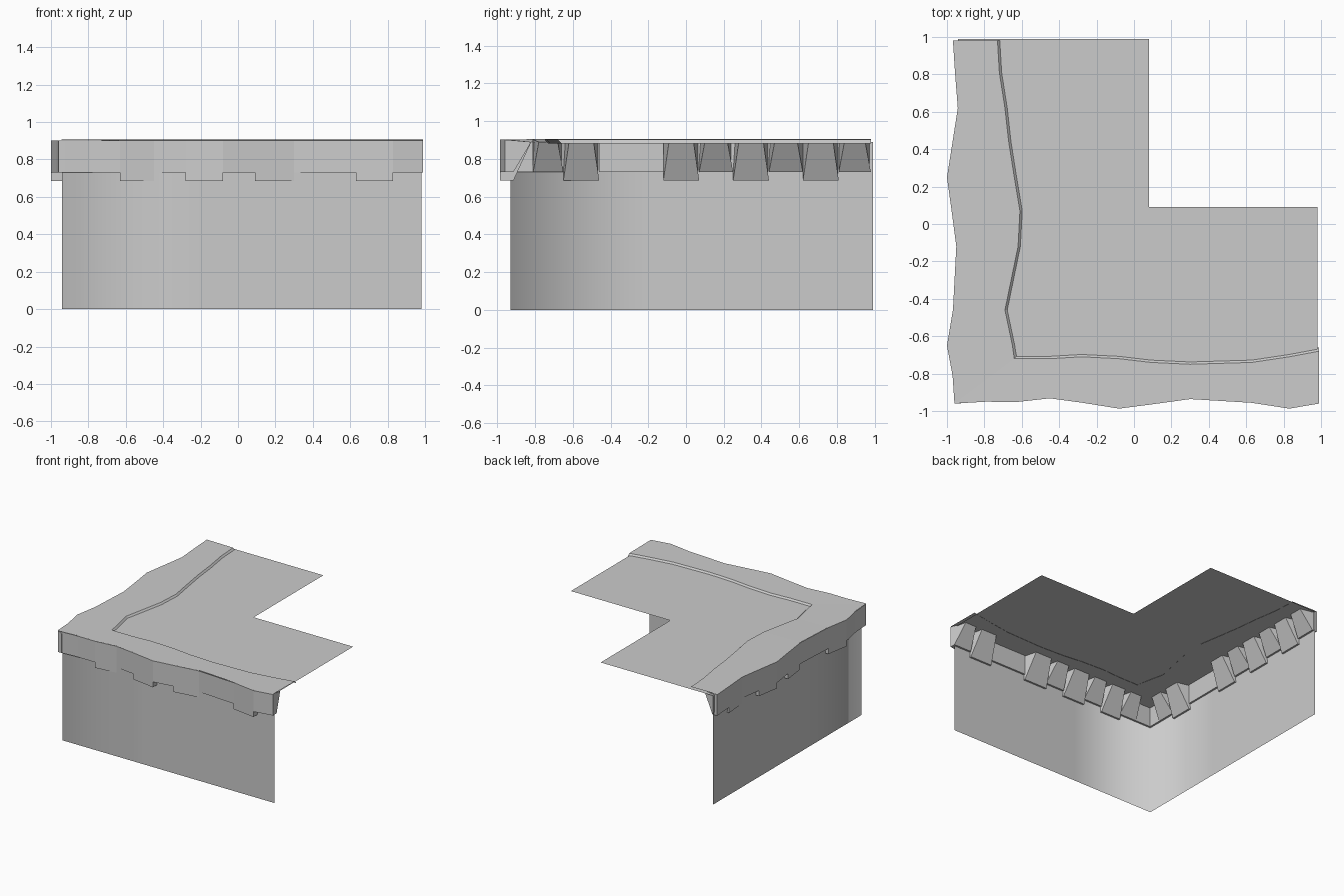
import bpy
import bmesh

cube = bpy.data.objects.get("Cube")
if cube:
    bpy.data.objects.remove(cube)

GREY = (0.6, 0.6, 0.6, 1)
stone = bpy.data.materials.new("stone_grey")
stone.use_nodes = True
stone.diffuse_color = GREY
stone.node_tree.nodes["Principled BSDF"].inputs["Base Color"].default_value = GREY

WALL_X, WALL_Y = -0.94, -0.93      # planes of the two cliff walls
END_X, END_Y = 0.98, 0.99          # open ends of the two arms
SHEET_Z, LIP_Z = 0.89, 0.906
SHORT, DEEP = 0.73, 0.685          # bottom heights of the skirt blocks


def add_object(name, bm, smooth=False):
    mesh = bpy.data.meshes.new(name)
    bm.to_mesh(mesh)
    bm.free()
    mesh.materials.append(stone)
    for poly in mesh.polygons:
        poly.use_smooth = smooth
    obj = bpy.data.objects.new(name, mesh)
    bpy.context.collection.objects.link(obj)
    return obj


def add_face(bm, points):
    return bm.faces.new([bm.verts.new(p) for p in points])


# Ground sheet: flat L shape
bm = bmesh.new()
outline = [(WALL_X, WALL_Y), (END_X, WALL_Y), (END_X, 0.09),
           (0.08, 0.09), (0.08, END_Y), (WALL_X, END_Y)]
add_face(bm, [(x, y, SHEET_Z) for x, y in outline])
add_object("ground_sheet", bm)

# Cliff walls: open sheet, shaded softly round the corner
bm = bmesh.new()
path = [(WALL_X, END_Y), (WALL_X, -0.2), (WALL_X, WALL_Y), (-0.2, WALL_Y), (END_X, WALL_Y)]
rows = [[bm.verts.new((x, y, z)) for x, y in path] for z in (0, SHEET_Z)]
for i in range(len(path) - 1):
    bm.faces.new((rows[0][i], rows[0][i + 1], rows[1][i + 1], rows[1][i]))
add_object("cliff_walls", bm, smooth=True)

# Lip stations per arm, from the corner out:
# (distance along arm, outer edge, inner edge, block bottom, block has a wedge behind)
side_arm = [
    (-0.96, -0.96, -0.62, SHORT, False), (-0.81, -0.97, -0.62, SHORT, True),
    (-0.65, -1.0, -0.63, DEEP, True), (-0.46, -0.968, -0.67, SHORT, False),
    (-0.12, -0.95, -0.6, DEEP, True), (0.07, -0.975, -0.59, SHORT, True),
    (0.25, -1.0, -0.62, DEEP, True), (0.44, -0.97, -0.65, SHORT, True),
    (0.62, -0.942, -0.67, DEEP, True), (0.81, -0.957, -0.7, SHORT, True),
    (0.98, -0.968, -0.71, None, None)]
front_arm = [
    (-0.96, -0.96, -0.7, SHORT, False), (-0.79, -0.95, -0.7, SHORT, True),
    (-0.63, -0.952, -0.7, DEEP, True), (-0.45, -0.932, -0.7, SHORT, True),
    (-0.28, -0.955, -0.69, DEEP, True), (-0.08, -0.987, -0.7, SHORT, True),
    (0.09, -0.965, -0.72, DEEP, True), (0.3, -0.936, -0.73, SHORT, False),
    (0.63, -0.956, -0.72, DEEP, True), (0.83, -0.987, -0.69, SHORT, True),
    (0.99, -0.96, -0.66, None, None)]


def side(along, across, z):
    return (across, along, z)


def front(along, across, z):
    return (along, across, z)


# Lip surface: wavy outer edge, crest, and an inner edge sunk into the sheet
for name, arm, place, corner in (("side_lip", side_arm, side, -0.7),
                                 ("front_lip", front_arm, front, -0.62)):
    bm = bmesh.new()
    strips = []
    for along, outer, inner, _, _ in arm:
        strips.append([bm.verts.new(place(*p)) for p in (
            (along, outer, LIP_Z),
            (max(along, corner - 0.02), inner - 0.02, LIP_Z - 0.003),
            (max(along, corner), inner, SHEET_Z - 0.008))])
    for a, b in zip(strips, strips[1:]):
        for k in range(2):
            bm.faces.new((a[k], b[k], b[k + 1], a[k + 1]))
    bmesh.ops.remove_doubles(bm, verts=bm.verts, dist=0.0005)
    bmesh.ops.recalc_face_normals(bm, faces=bm.faces)
    if sum(f.normal.z for f in bm.faces) < 0:
        bmesh.ops.reverse_faces(bm, faces=bm.faces)
    add_object(name, bm)

# Skirt blocks: hang from the lip; most have a wedge sloping up behind the wall
for name, arm, place, wall in (("side_skirt", side_arm, side, WALL_X),
                               ("front_skirt", front_arm, front, WALL_Y)):
    bm = bmesh.new()
    for (a, out_a, _, low, wedge), (b, out_b, _, _, _) in zip(arm, arm[1:]):
        back = wall + 0.015
        top_back = wall + 0.11 if wedge else back
        pinch = 0.03 if wedge else 0
        top_z = LIP_Z - 0.004
        section_a = [(a, out_a, top_z), (a, out_a, low), (a, back, low),
                     (a + pinch, top_back, SHEET_Z)]
        section_b = [(b, out_b, top_z), (b, out_b, low), (b, back, low),
                     (b - pinch, top_back, SHEET_Z)]
        va = [bm.verts.new(place(*p)) for p in section_a]
        vb = [bm.verts.new(place(*p)) for p in section_b]
        bm.faces.new(va)
        bm.faces.new(vb[::-1])
        for k in range(4):
            n = (k + 1) % 4
            bm.faces.new((va[k], vb[k], vb[n], va[n]))
    bmesh.ops.recalc_face_normals(bm, faces=bm.faces)
    add_object(name, bm)
